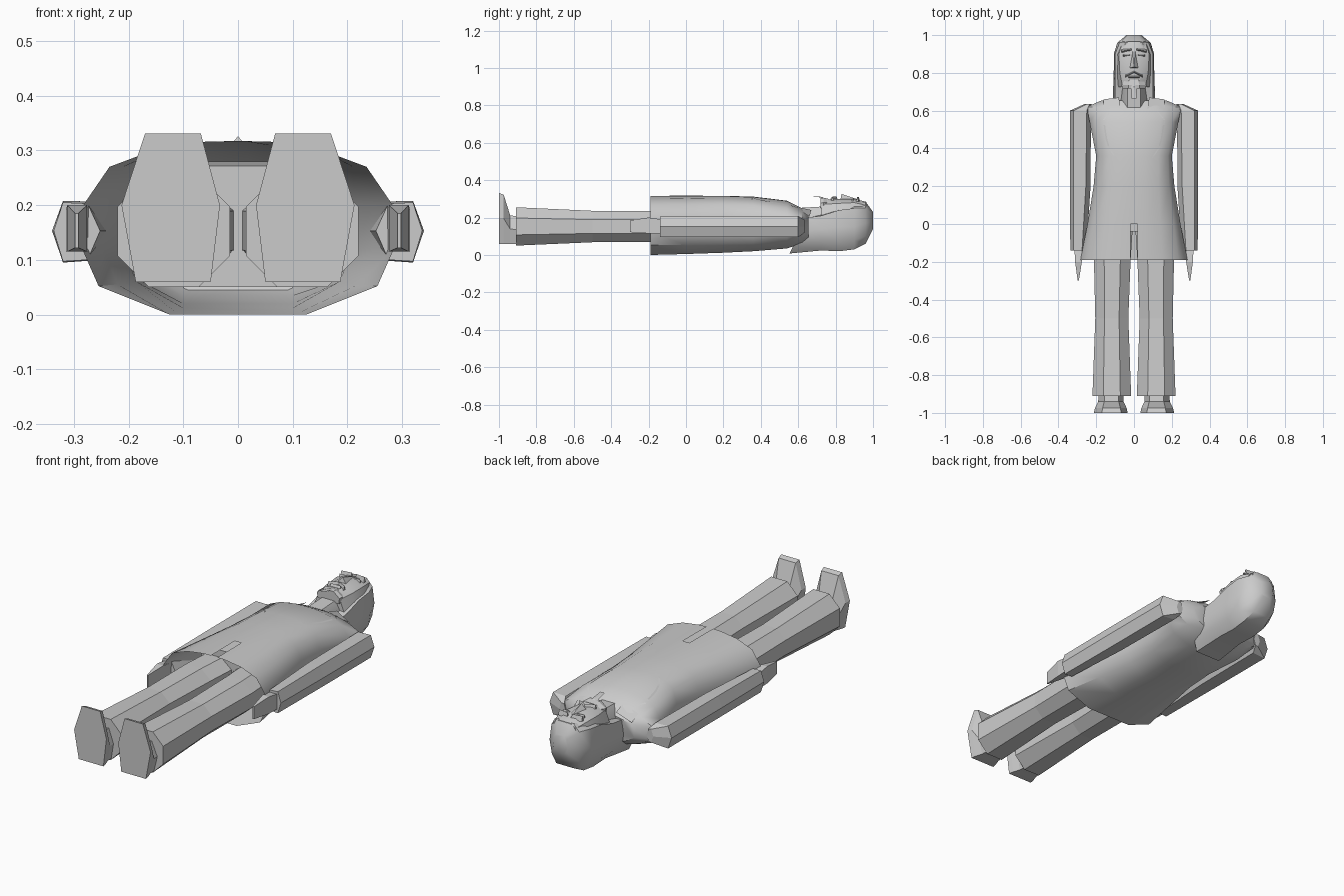
import bpy, bmesh, math
from mathutils import Vector
from mathutils.bvhtree import BVHTree

if "Cube" in bpy.data.objects:
    bpy.data.objects.remove(bpy.data.objects["Cube"])

grey = bpy.data.materials.new("plain_grey")
grey.use_nodes = True
grey.diffuse_color = (0.6, 0.6, 0.6, 1)
grey.node_tree.nodes["Principled BSDF"].inputs["Base Color"].default_value = (0.6, 0.6, 0.6, 1)


def finish(name, bm, smooth=0):
    """Turn a bmesh into a named object, optionally smooth by angle."""
    mesh = bpy.data.meshes.new(name)
    bm.to_mesh(mesh)
    bm.free()
    obj = bpy.data.objects.new(name, mesh)
    bpy.context.collection.objects.link(obj)
    mesh.materials.append(grey)
    if smooth:
        bpy.ops.object.select_all(action='DESELECT')
        obj.select_set(True)
        bpy.context.view_layer.objects.active = obj
        bpy.ops.object.shade_smooth_by_angle(angle=math.radians(smooth))
    return obj


def loft(name, sections, side=1, mirrored=False, caps=(True, True), smooth=0, slot=False):
    """Skin (y, [(x, z)...]) sections; y may be a function of z."""
    bm = bmesh.new()
    rings = []
    for y, pts in sections:
        if mirrored:
            pts = pts + [(-x, z) for x, z in reversed(pts)]
        rings.append([bm.verts.new((side * x, y(z) if callable(y) else y, z)) for x, z in pts])
    n = len(rings[0])
    for k, (a, b) in enumerate(zip(rings, rings[1:])):
        for i in range(n):
            if slot and k == 0 and i == n - 1:
                continue  # open front slit
            j = (i + 1) % n
            bm.faces.new((a[i], a[j], b[j], b[i]))
    if caps[0]:
        bm.faces.new(rings[0])
    if caps[1]:
        bm.faces.new(rings[-1])
    bmesh.ops.recalc_face_normals(bm, faces=bm.faces)
    return finish(name, bm, smooth)


def plate(name, pts, faces):
    bm = bmesh.new()
    vs = [bm.verts.new(p) for p in pts]
    for f in faces:
        bm.faces.new([vs[i] for i in f])
    bmesh.ops.recalc_face_normals(bm, faces=bm.faces)
    return finish(name, bm)


def scaled(pts, cx, cz, sx, sz):
    return [(cx + (x - cx) * sx, cz + (z - cz) * sz) for x, z in pts]


def octagon(x0, x1, z0, z1):
    a, b = (x1 - x0) * 0.28, (z1 - z0) * 0.28
    return [(x0 + a, z1), (x1 - a, z1), (x1, z1 - b), (x1, z0 + b),
            (x1 - a, z0), (x0 + a, z0), (x0, z0 + b), (x0, z1 - b)]


# Long jacket, open at the hem with a short slit in front
jacket = loft("jacket", [
    (-0.19, [(.018, .316), (.06, .315), (.15, .302), (.235, .27), (.283, .2), (.285, .12), (.255, .052), (.125, 0)]),
    (0.0, [(.018, .317), (.06, .316), (.14, .301), (.21, .27), (.246, .2), (.246, .12), (.22, .055), (.115, .005)]),
    (0.2, [(.018, .316), (.06, .315), (.13, .30), (.185, .27), (.214, .2), (.212, .12), (.185, .06), (.1, .012)]),
    (0.36, [(.018, .312), (.06, .309), (.13, .295), (.18, .265), (.2, .2), (.2, .12), (.175, .06), (.1, .02)]),
    (0.54, [(.018, .29), (.06, .288), (.14, .275), (.2, .25), (.235, .2), (.235, .12), (.2, .07), (.1, .035)]),
    (0.62, [(.018, .25), (.06, .25), (.12, .24), (.18, .225), (.25, .19), (.25, .13), (.18, .09), (.08, .06)]),
    (0.655, [(.018, .215), (.05, .215), (.1, .205), (.15, .195), (.17, .17), (.17, .13), (.12, .1), (.06, .08)]),
], mirrored=True, caps=(False, True), smooth=40, slot=True)

# Hips inside the jacket
loft("hips", [
    (-0.04, [(.08, .272), (.17, .24), (.2, .16), (.17, .08), (.08, .05)]),
    (0.3, [(.08, .28), (.15, .25), (.18, .16), (.15, .08), (.08, .05)]),
], mirrored=True)

# Lapel seams laid on the jacket surface
bm = bmesh.new()
bm.from_mesh(jacket.data)
tree = BVHTree.FromBMesh(bm)
bm.free()
SEAM = [(.125, .6), (.165, .55), (.15, .45), (.135, .4), (.1, .35)]
for side, word in ((1, "left"), (-1, "right")):
    pts = []
    for (xa, ya), (xb, yb) in zip(SEAM, SEAM[1:]):
        for t in (0, .25, .5, .75, 1):
            for w in (0, -.008):
                x, y = side * (xa + (xb - xa) * t + w), ya + (yb - ya) * t
                hit = tree.ray_cast(Vector((x, y, 1)), Vector((0, 0, -1)))[0]
                pts.append((x, y, hit.z + .002))
    plate(word + "_lapel_seam", pts,
          [(2 * i, 2 * i + 1, 2 * i + 3, 2 * i + 2) for i in range(len(pts) // 2 - 1) if i % 5 != 4])

SOLE = [(.068, .331), (.17, .331), (.213, .2), (.187, .059), (.05, .059), (.033, .2)]
for side, word in ((1, "left"), (-1, "right")):
    # Trouser leg
    loft(word + "_trouser_leg", [
        (-0.91, octagon(.015, .22, .05, .255)),
        (-0.5, octagon(.03, .205, .068, .236)),
        (-0.19, octagon(.018, .212, .068, .236)),
        (0.05, octagon(.002, .2, .075, .235)),
    ], side)
    # Shoe with upright sole
    loft(word + "_shoe", [
        (-1.0, SOLE),
        (-0.975, scaled(SOLE, .12, .06, .93, .97)),
        (-0.94, scaled(SOLE, .12, .06, .75, .56)),
        (-0.90, scaled(SOLE, .12, .06, .72, .54)),
    ], side)
    # Sleeve
    loft(word + "_sleeve", [
        (-0.14, [(.275, .203), (.32, .205), (.337, .153), (.32, .097), (.275, .1), (.252, .153)]),
        (0.2, [(.255, .206), (.32, .208), (.34, .153), (.32, .095), (.255, .1), (.23, .153)]),
        (0.6, [(.25, .206), (.32, .208), (.34, .153), (.32, .095), (.25, .1), (.228, .153)]),
        (0.635, [(.235, .185), (.25, .187), (.262, .153), (.25, .12), (.235, .122), (.225, .153)]),
    ], side)
    # Hand tapering to the fingertips
    loft(word + "_hand", [
        (-0.13, [(.275, .19), (.315, .19), (.315, .115), (.275, .115)]),
        (-0.2, [(.276, .2), (.312, .2), (.312, .115), (.276, .115)]),
        (-0.3, [(.292, .185), (.298, .185), (.298, .122), (.292, .122)]),
    ], side)
    # Shirt collar wing
    plate(word + "_collar", [(side * x, y, z) for x, y, z in
          [(.07, .6, .256), (.165, .615, .235), (.16, .66, .205), (.08, .67, .24)]], [(0, 1, 2, 3)])

# Neck
loft("neck", [
    (0.58, [(.035, .25), (.07, .2), (.07, .12), (.035, .08)]),
    (0.75, [(.035, .26), (.068, .2), (.068, .12), (.035, .08)]),
], mirrored=True, smooth=50)

# Hair down the back of the neck and over the skull
loft("hair", [
    (lambda z: .55 + z * .5, [(.05, .2), (.1, .2), (.112, .12), (.1, .05), (.07, .008)]),
    (0.725, [(.05, .215), (.1, .21), (.11, .14), (.1, .07), (.06, .024)]),
    (0.82, [(.05, .24), (.1, .24), (.107, .15), (.1, .07), (.06, .02)]),
    (0.9, [(.06, .275), (.1, .25), (.107, .15), (.095, .08), (.06, .03)]),
    (0.96, [(.045, .285), (.077, .25), (.088, .17), (.075, .1), (.05, .06)]),
    (1.0, [(.022, .23), (.035, .215), (.04, .18), (.035, .15), (.02, .14)]),
], mirrored=True, smooth=40)

# Face
loft("face", [
    (0.725, [(.03, .292), (.06, .27), (.085, .205)]),
    (0.8, [(.035, .3), (.075, .275), (.096, .21)]),
    (0.9, [(.035, .3), (.08, .28), (.1, .21)]),
    (0.965, [(.03, .284), (.06, .265), (.078, .2)]),
], mirrored=True, smooth=30)

# Nose
plate("nose", [(-.026, .825, .295), (.026, .825, .295), (0, .832, .326), (-.008, .93, .294), (.008, .93, .294)],
      [(0, 1, 2), (1, 4, 2), (4, 3, 2), (3, 0, 2)])


def ridge(name, x0, x1, y0, y1, z0, z1, slope=0):
    """Small wedge-edged bar on the face, tilted along x."""
    return plate(name, [(x0, y0, z0), (x1, y0 + slope, z0), (x1, y1 + slope, z0), (x0, y1, z0),
                        (x0, (y0 + y1) / 2, z1), (x1, (y0 + y1) / 2 + slope, z1)],
                 [(0, 1, 5, 4), (2, 3, 4, 5), (0, 4, 3), (1, 2, 5)])


# Brows, eyes, moustache, lips and chin beard
for side, word in ((1, "left"), (-1, "right")):
    ridge(word + "_brow", side * .012, side * .065, .915, .932, .285, .31, -.008)
    ridge(word + "_eye", side * .02, side * .058, .888, .902, .285, .305, -.004)
    ridge(word + "_moustache", 0, side * .045, .795, .815, .285, .312, -.022)
ridge("lips", -.028, .028, .768, .788, .29, .309)
loft("chin_beard", [
    (0.718, [(.03, .304), (.062, .277), (.06, .25)]),
    (0.735, [(.03, .306), (.066, .28), (.064, .25)]),
    (0.762, [(.02, .3), (.05, .28), (.05, .25)]),
], mirrored=True)
plate("beard_tip", [(-.016, .74, .303), (.016, .74, .303), (.012, .665, .317), (-.012, .665, .317),
                    (0, .73, .31)], [(0, 1, 2, 3), (0, 4, 1), (1, 4, 2), (2, 4, 3), (3, 4, 0)])
